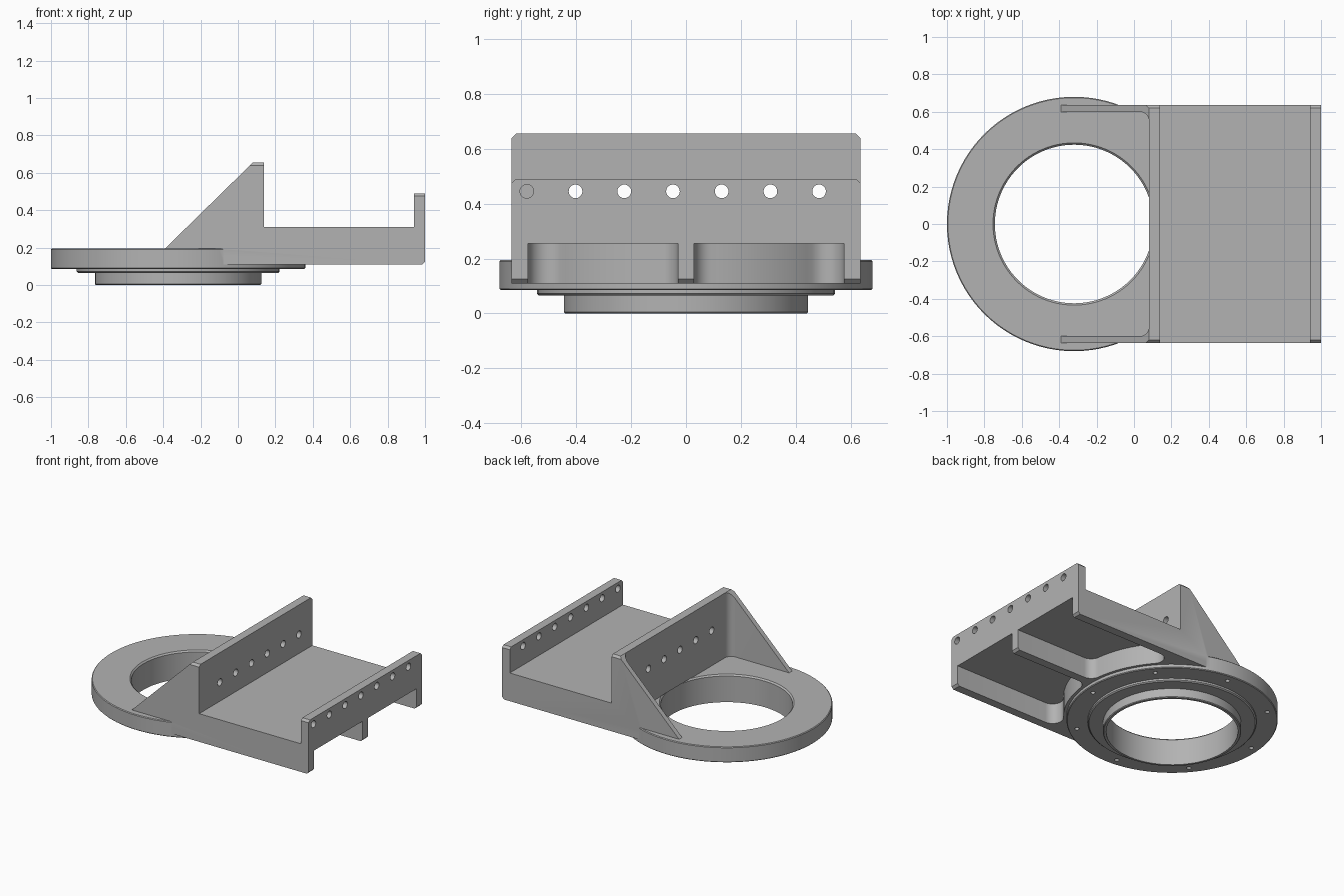
import bpy, bmesh
from math import sin, cos, pi, radians, atan2, sqrt
from mathutils import Vector

if "Cube" in bpy.data.objects:
    bpy.data.objects.remove(bpy.data.objects["Cube"])

metal = bpy.data.materials.new("machined_grey")
metal.use_nodes = True
grey = (0.45, 0.45, 0.45, 1)
metal.diffuse_color = grey
metal.node_tree.nodes["Principled BSDF"].inputs["Base Color"].default_value = grey

CX, R, F = -0.32, 0.70, 0.07     # ring axis, pocket end radius, pocket fillet
HALF = 0.635                     # half width of the bracket


def finish(name, bm):
    bmesh.ops.recalc_face_normals(bm, faces=bm.faces)
    mesh = bpy.data.meshes.new(name)
    bm.to_mesh(mesh)
    bm.free()
    mesh.materials.append(metal)
    ob = bpy.data.objects.new(name, mesh)
    bpy.context.collection.objects.link(ob)
    return ob


def prism(points, offset):
    """Extrude a closed 3D outline along an offset."""
    bm = bmesh.new()
    face = bm.faces.new([bm.verts.new(p) for p in points])
    ext = bmesh.ops.extrude_face_region(bm, geom=[face])["geom"]
    bmesh.ops.translate(bm, vec=offset, verts=[v for v in ext if isinstance(v, bmesh.types.BMVert)])
    return bm


def lathe(name, profile, centre=(CX, 0, 0), steps=96):
    """Solid of revolution about a vertical axis from (radius, z) pairs."""
    bm = bmesh.new()
    rings = [[bm.verts.new((centre[0] + r * cos(2 * pi * i / steps),
                            centre[1] + r * sin(2 * pi * i / steps), centre[2] + z))
              for i in range(steps)] for r, z in profile]
    for a, b in zip(rings, rings[1:]):
        for i in range(steps):
            j = (i + 1) % steps
            bm.faces.new((a[i], a[j], b[j], b[i]))
    bm.faces.new(rings[0])
    bm.faces.new(rings[-1])
    return finish(name, bm)


def combine(target, tool, operation="DIFFERENCE"):
    mod = target.modifiers.new(operation.lower(), "BOOLEAN")
    mod.operation, mod.solver, mod.object = operation, "EXACT", tool
    bpy.context.view_layer.objects.active = target
    bpy.ops.object.modifier_apply(modifier=mod.name)
    bpy.data.objects.remove(tool)


def arc(cx, cy, r, a0, a1, n):
    return [(cx + r * cos(a0 + (a1 - a0) * i / n), cy + r * sin(a0 + (a1 - a0) * i / n))
            for i in range(n + 1)]


# Bracket: side profile with wedge, upright wall, deck and end lip
side = [(-0.077, 0.11), (0.985, 0.11), (1, 0.125), (1, 0.49), (0.94, 0.49), (0.94, 0.31),
        (0.14, 0.31), (0.14, 0.655), (0.08, 0.655), (-0.39, 0.195), (-0.39, 0.15), (-0.077, 0.15)]
bm = prism([(x, -HALF, z) for x, z in side], (0, 2 * HALF, 0))
corners = [e for e in bm.edges if all(v.co.z > 0.48 for v in e.verts)
           and abs(e.verts[0].co.z - e.verts[1].co.z) < 0.001
           and abs(e.verts[0].co.y - e.verts[1].co.y) < 0.001]
bmesh.ops.bevel(bm, geom=corners, offset=0.015, segments=1, affect="EDGES")
bracket = finish("flanged_bracket", bm)

# Rounded recess that leaves the two side gussets
r = 0.05
recess = [(-1, -0.6)] + arc(0.08 - r, -0.6 + r, r, -pi / 2, 0, 8)
recess += arc(0.08 - r, 0.6 - r, r, 0, pi / 2, 8) + [(-1, 0.6)]
combine(bracket, finish("recess_cutter", prism([(x, y, 0.195) for x, y in recess], (0, 0, 1))))

# Two underside pockets either side of the centre rib, ends concentric with the ring
y_in, y_out = 0.03, 0.575
ends = []
for yc in (y_in + F, y_out - F):
    xc = sqrt((R + F) ** 2 - yc ** 2)
    ends.append((CX + xc, yc, atan2(yc, xc)))
(x1, y1, t1), (x2, y2, t2) = ends
pocket = [(1.1, y_in)] + arc(x1, y1, F, 1.5 * pi, pi + t1, 8)
pocket += arc(CX, 0, R, t1, t2, 16)[1:-1]
pocket += arc(x2, y2, F, pi + t2, pi / 2, 8) + [(1.1, y_out)]
for s in (1, -1):
    cutter = prism([(x, s * y, 0.05) for x, y in pocket], (0, 0, 0.205))
    combine(bracket, finish("pocket_cutter", cutter))

# Round flange with stepped spigot below
flange = lathe("round_flange", [(0.44, 0), (0.445, 0.005), (0.445, 0.065), (0.535, 0.065),
                                (0.543, 0.072), (0.543, 0.085), (0.675, 0.085), (0.68, 0.09),
                                (0.68, 0.19), (0.675, 0.195)])
combine(bracket, flange, "UNION")

# Central bore with a chamfered top edge
combine(bracket, lathe("bore_cutter", [(0.424, -0.1), (0.424, 0.185), (0.436, 0.197)]))

# Blind bolt holes under the flange
for k in range(8):
    a = radians(40 + 45 * k)
    spot = (CX + 0.622 * cos(a), 0.622 * sin(a), 0.05)
    combine(bracket, lathe("bolt_cutter", [(0.015, 0), (0.015, 0.085)], spot, 16))

# Row of holes through the end lip, all but the first also through the wall
for k in range(7):
    y = -0.58 + 0.1775 * k
    start = 0.9 if k == 0 else 0.0
    ring = [(start, y + p, 0.445 + q) for p, q in arc(0, 0, 0.025, 0, 2 * pi, 20)[:-1]]
    combine(bracket, finish("pin_hole_cutter", prism(ring, (1.1 - start, 0, 0))))

# Crisp edges, smooth round faces
bpy.ops.object.select_all(action="DESELECT")
bracket.select_set(True)
bpy.context.view_layer.objects.active = bracket
bpy.ops.object.shade_smooth_by_angle(angle=radians(30))
